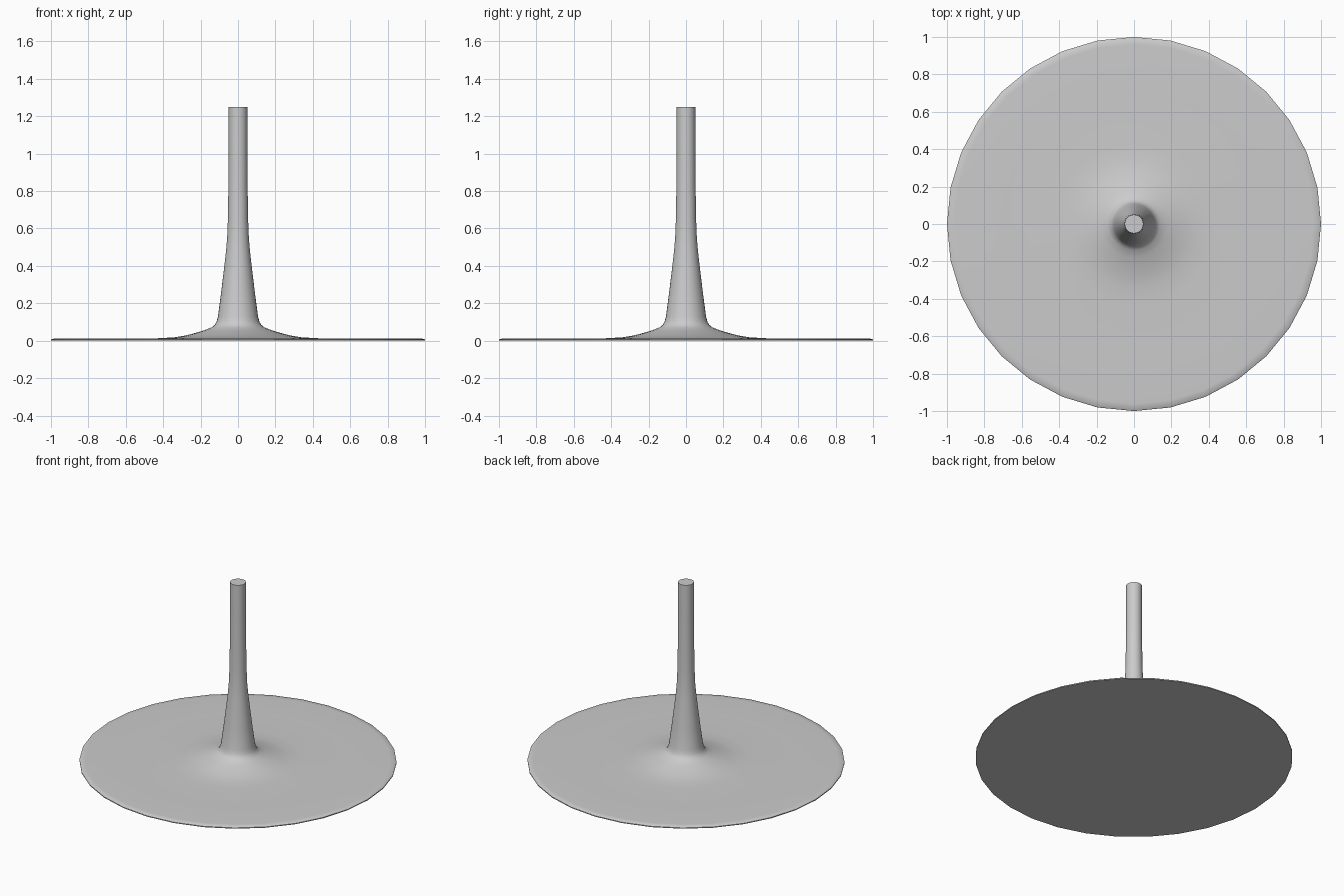
import bpy, bmesh
from math import radians, tau, cos, sin

if "Cube" in bpy.data.objects:
    bpy.data.objects.remove(bpy.data.objects["Cube"])

SIDES = 32

def lathe(name, profile):
    """Spin a (radius, height) profile round z and cap both open ends."""
    bm = bmesh.new()
    rings = [[bm.verts.new((r * cos(tau * i / SIDES), r * sin(tau * i / SIDES), z))
              for i in range(SIDES)] for r, z in profile]
    for a, b in zip(rings, rings[1:]):
        for i in range(SIDES):
            j = (i + 1) % SIDES
            bm.faces.new((a[i], a[j], b[j], b[i]))
    bm.faces.new(rings[0][::-1])
    bm.faces.new(rings[-1])
    bmesh.ops.recalc_face_normals(bm, faces=bm.faces)
    mesh = bpy.data.meshes.new(name)
    bm.to_mesh(mesh)
    bm.free()
    obj = bpy.data.objects.new(name, mesh)
    bpy.context.collection.objects.link(obj)
    bpy.context.view_layer.objects.active = obj
    obj.select_set(True)
    bpy.ops.object.shade_smooth_by_angle(angle=radians(50))
    return obj

# Round base plate flaring up into a tapered stem
lathe("base_and_stem", [
    (1.0, 0.0), (1.0, 0.006), (0.995, 0.010), (0.96, 0.012),   # rim
    (0.70, 0.012), (0.43, 0.013), (0.34, 0.018), (0.28, 0.028),  # plate
    (0.23, 0.041), (0.18, 0.056), (0.14, 0.072), (0.123, 0.086),  # flare
    (0.114, 0.103), (0.107, 0.13), (0.09, 0.26), (0.073, 0.40),
    (0.064, 0.48), (0.058, 0.55), (0.054, 0.65), (0.051, 0.85),  # stem
    (0.05, 1.0), (0.05, 1.25)])
